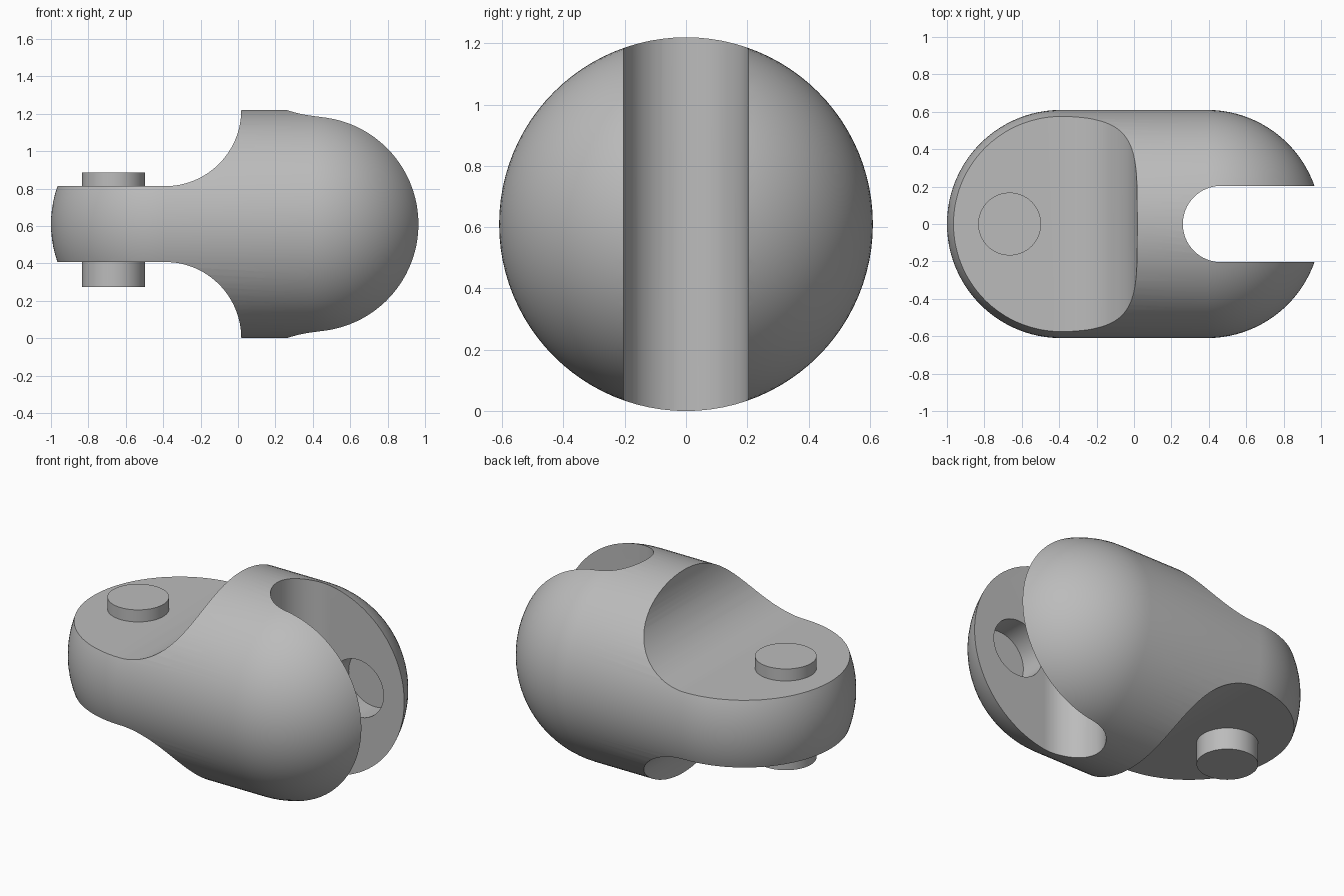
import bpy, bmesh, math
from mathutils import Matrix, Vector

if "Cube" in bpy.data.objects:
    bpy.data.objects.remove(bpy.data.objects["Cube"])

R = 0.61          # body radius and height of its axis
HALF = 0.39       # half length of the straight section
TONGUE = 0.2025   # half thickness of tongue
SLOT = 0.204      # half width of the fork slot

grey = bpy.data.materials.new("grey plastic")
grey.diffuse_color = (0.5, 0.5, 0.5, 1)
grey.use_nodes = True
grey.node_tree.nodes["Principled BSDF"].inputs["Base Color"].default_value = grey.diffuse_color


def add_object(name, bm):
    bmesh.ops.recalc_face_normals(bm, faces=bm.faces)
    mesh = bpy.data.meshes.new(name)
    bm.to_mesh(mesh)
    bm.free()
    obj = bpy.data.objects.new(name, mesh)
    bpy.context.collection.objects.link(obj)
    mesh.materials.append(grey)
    return obj


def arc(cx, cy, r, a0, a1, n):
    return [(cx + r * math.cos(math.radians(a0 + (a1 - a0) * i / n)),
             cy + r * math.sin(math.radians(a0 + (a1 - a0) * i / n))) for i in range(n + 1)]


def prism(name, points, direction):
    """Closed profile of 3D points extruded along a direction."""
    bm = bmesh.new()
    face = bm.faces.new([bm.verts.new(p) for p in points])
    ext = bmesh.ops.extrude_face_region(bm, geom=[face])
    bmesh.ops.translate(bm, vec=direction,
                        verts=[v for v in ext["geom"] if isinstance(v, bmesh.types.BMVert)])
    return add_object(name, bm)


def cylinder(name, r, start, end):
    """Round bar between two points."""
    start, end = Vector(start), Vector(end)
    axis = end - start
    bm = bmesh.new()
    turn = axis.to_track_quat('Z', 'Y').to_matrix().to_4x4()
    bmesh.ops.create_cone(bm, cap_ends=True, segments=64, radius1=r, radius2=r,
                          depth=axis.length,
                          matrix=Matrix.Translation((start + end) / 2) @ turn)
    return add_object(name, bm)


def smooth(obj):
    bpy.ops.object.select_all(action='DESELECT')
    obj.select_set(True)
    bpy.context.view_layer.objects.active = obj
    bpy.ops.object.shade_smooth_by_angle(angle=math.radians(25))


# Capsule body: profile spun around the x axis
bm = bmesh.new()
outline = arc(-HALF, 0, R, 180, 90, 24) + arc(HALF, 0, R, 90, 0, 24)
verts = [bm.verts.new((x, 0, R + max(h, 0))) for x, h in outline]
edges = [bm.edges.new(pair) for pair in zip(verts, verts[1:])]
bmesh.ops.spin(bm, geom=verts + edges, cent=(0, 0, R), axis=(1, 0, 0),
               angle=2 * math.pi, steps=96, use_duplicate=False)
bmesh.ops.remove_doubles(bm, verts=bm.verts, dist=0.0005)
body = add_object("link_body", bm)

cutters = []

# Cuts above and below the tongue, blending up to the body with a round
fillet = 2 * R - (R + TONGUE)
profile = [(-1.3, TONGUE)] + arc(-HALF, R, fillet, -90, 0, 24) + [(-HALF + fillet, 0.9), (-1.3, 0.9)]
for name, side in (("upper_tongue_cutter", 1), ("lower_tongue_cutter", -1)):
    cutters.append(prism(name, [(x, -1, R + side * h) for x, h in profile], (0, 2, 0)))

# Round ended slot that makes the fork
slot = [(1.3, SLOT)] + arc(0.465, 0, SLOT, 90, 270, 32) + [(1.3, -SLOT)]
cutters.append(prism("slot_cutter", [(x, y, -0.3) for x, y in slot], (0, 0, 1.9)))

# Blind sockets in the inner fork walls
cutters.append(cylinder("socket_cutter", 0.172, (0.655, -SLOT - 0.16, R), (0.655, SLOT + 0.16, R)))

for cutter in cutters:
    cutter.hide_render = True
    cutter.hide_set(True)
    mod = body.modifiers.new(cutter.name, 'BOOLEAN')
    mod.operation = 'DIFFERENCE'
    mod.solver = 'EXACT'
    mod.object = cutter

bpy.context.view_layer.objects.active = body
for mod in list(body.modifiers):
    bpy.ops.object.modifier_apply(modifier=mod.name)
for cutter in cutters:
    bpy.data.objects.remove(cutter)
smooth(body)

# Pins on both faces of the tongue
for name, z0, z1 in (("upper_pin", R + TONGUE - 0.005, 0.885), ("lower_pin", 0.275, R - TONGUE + 0.005)):
    smooth(cylinder(name, 0.168, (-0.665, 0, z0), (-0.665, 0, z1)))
